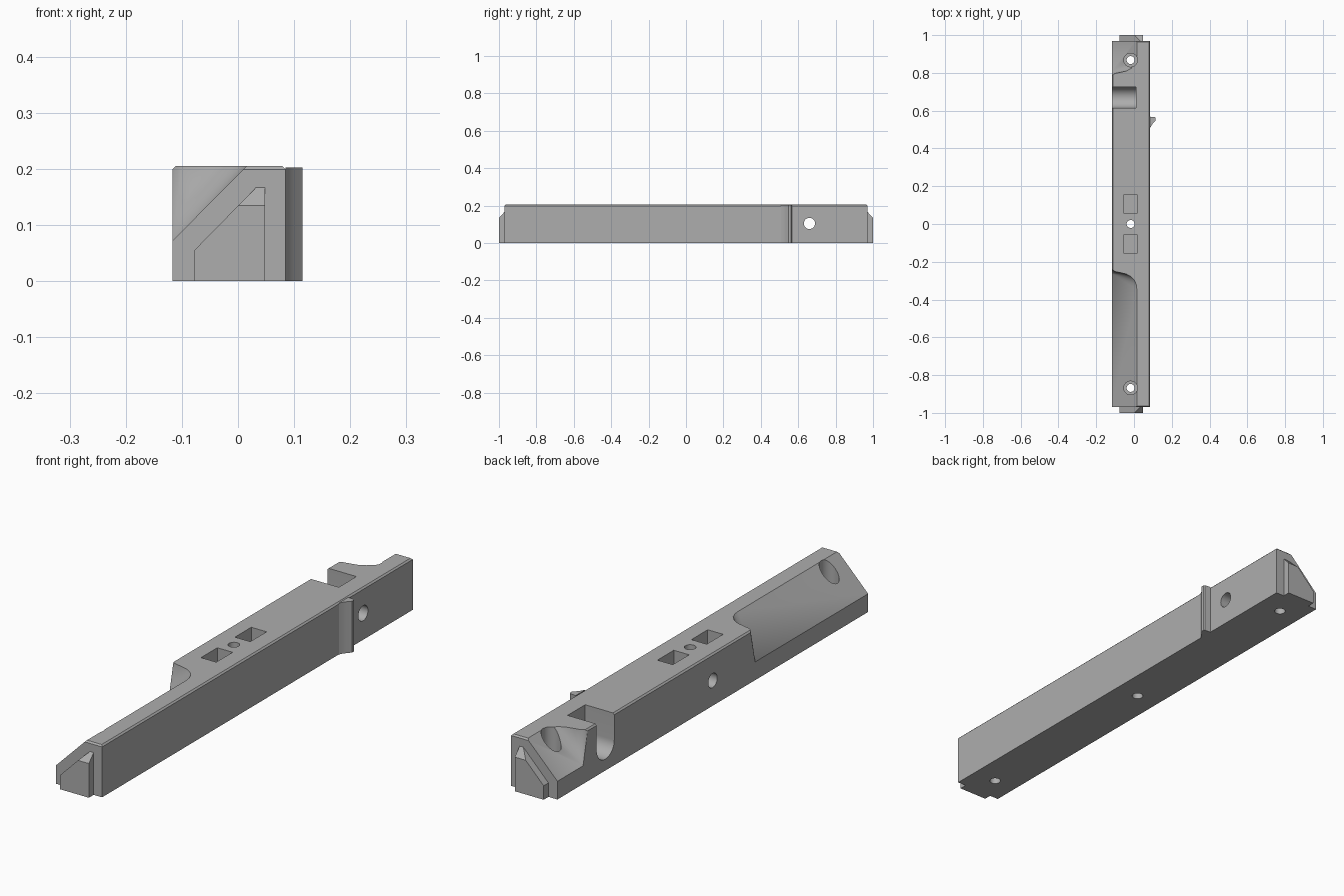
import bpy
import bmesh
import math
from mathutils import Matrix, Vector

if "Cube" in bpy.data.objects:
    bpy.data.objects.remove(bpy.data.objects["Cube"], do_unlink=True)

grey = bpy.data.materials.new("plain grey")
grey.use_nodes = True
GREY = (0.42, 0.42, 0.42, 1)
grey.diffuse_color = GREY
grey.node_tree.nodes["Principled BSDF"].inputs["Base Color"].default_value = GREY

LEFT, RIGHT, TOP, END = -0.117, 0.085, 0.205, 0.97
LEDGE = 0.072          # height where the slanted cut meets the side
HOLE_X = -0.018


def finish(name, bm):
    bmesh.ops.recalc_face_normals(bm, faces=bm.faces)
    mesh = bpy.data.meshes.new(name)
    bm.to_mesh(mesh)
    bm.free()
    mesh.materials.append(grey)
    obj = bpy.data.objects.new(name, mesh)
    bpy.context.collection.objects.link(obj)
    return obj


def prism(name, profile, axis, lo, hi):
    """Extrude a 2D profile along x, y or z between two positions."""
    def place(p, t):
        p = list(p)
        p.insert("xyz".index(axis), t)
        return p
    bm = bmesh.new()
    a = [bm.verts.new(place(p, lo)) for p in profile]
    b = [bm.verts.new(place(p, hi)) for p in profile]
    bm.faces.new(a)
    bm.faces.new(b)
    for i in range(len(a)):
        j = (i + 1) % len(a)
        bm.faces.new((a[i], a[j], b[j], b[i]))
    return finish(name, bm)


def arc(cx, cy, r, start, end, n):
    return [(cx + r * math.cos(start + (end - start) * i / n),
             cy + r * math.sin(start + (end - start) * i / n)) for i in range(n + 1)]


def circle(cx, cy, r):
    return arc(cx, cy, r, 0, math.tau, 40)[:-1]


def rect(x0, x1, y0, y1):
    return [(x0, y0), (x1, y0), (x1, y1), (x0, y1)]


def slanted_cutter(name, apex_y, s):
    """Slanted corner cut that ends in a fan-shaped curved wall."""
    curve = [(LEFT, -0.03), (-0.112, -0.022), (-0.1, -0.013), (-0.07, -0.007),
             (-0.04, 0), (-0.015, 0.014), (0.003, 0.034), (0.012, 0.056), (0.015, 0.08)]
    apex = Vector((LEFT, apex_y, LEDGE))
    rim = [apex + 1.1 * (Vector((x, apex_y + s * d, TOP)) - apex) for x, d in curve]
    out = Vector((-0.1, 0, 0))
    outer = s * 1.1
    bm = bmesh.new()
    v = bm.verts.new
    p, p2 = v(apex), v(apex + out)
    q, q2 = v((LEFT, outer, LEDGE)), v((LEFT - 0.1, outer, LEDGE))
    c = [v(k) for k in rim]
    c2 = v(rim[0] + out)
    r = v((rim[-1].x, outer, rim[-1].z))
    r2 = v((LEFT - 0.1, outer, rim[-1].z))
    for a, b in zip(c, c[1:]):
        bm.faces.new((p, a, b))
    for f in ((p, q, q2, p2), (p, c[-1], r, q), (p2, p, c[0], c2),
              (p2, q2, r2, c2), (q, q2, r2, r), [c2] + c + [r, r2]):
        bm.faces.new(f)
    return finish(name, bm)


# Main bar with a small chamfer around the top
body = prism("body", rect(LEFT, RIGHT, -END, END), "z", 0, TOP)
bm = bmesh.new()
bm.from_mesh(body.data)
edges = [e for e in bm.edges if all(v.co.z > 0.1 for v in e.verts)]
bmesh.ops.bevel(bm, geom=edges, offset=0.006, segments=1, affect='EDGES')
bm.to_mesh(body.data)
bm.free()

# Cutters: slanted corners, round-bottomed slot, pockets and holes
cutters = [slanted_cutter("front_corner_cutter", -0.265, -1),
           slanted_cutter("back_corner_cutter", 0.81, 1)]
slot = arc(0.67, 0.1, 0.055, math.pi, math.tau, 24) + [(0.725, 0.3), (0.615, 0.3)]
cutters.append(prism("slot_cutter", slot, "x", -0.3, 0.01))
for s in (-1, 1):
    y0, y1 = sorted((s * 0.055, s * 0.157))
    cutters.append(prism("pocket_cutter", rect(-0.052, 0.015, y0, y1), "z", 0.1, 0.3))
    cutters.append(prism("counterbore_cutter", circle(HOLE_X, s * 0.868, 0.036), "z", 0.1, 0.3))
for y in (-0.868, 0, 0.868):
    cutters.append(prism("screw_hole_cutter", circle(HOLE_X, y, 0.021), "z", -0.1, 0.3))
cutters.append(prism("cross_hole_cutter", circle(0.66, 0.105, 0.03), "x", -0.05, 0.3))
cutters.append(prism("side_hole_cutter", circle(0, 0.1, 0.028), "x", -0.3, -0.02))

bpy.context.view_layer.objects.active = body
for cutter in cutters:
    cutter.hide_render = True
    mod = body.modifiers.new("cut", 'BOOLEAN')
    mod.operation = 'DIFFERENCE'
    mod.solver = 'EXACT'
    mod.object = cutter
    bpy.ops.object.modifier_apply(modifier=mod.name)
for cutter in cutters:
    bpy.data.objects.remove(cutter, do_unlink=True)

# End tabs with a sloping top
for s, name in ((-1, "front_tab"), (1, "back_tab")):
    tab = [(0.048, 0), (-0.078, 0), (-0.078, 0.055), (0.032, 0.167), (0.048, 0.167)]
    obj = prism(name, tab, "y", s * END, s)
    bm = bmesh.new()
    bm.from_mesh(obj.data)
    bmesh.ops.bisect_plane(bm, geom=bm.verts[:] + bm.edges[:] + bm.faces[:],
                           plane_co=(0, s, 0.135), plane_no=(0, s, 0.94), clear_outer=True)
    bmesh.ops.holes_fill(bm, edges=[e for e in bm.edges if e.is_boundary])
    bmesh.ops.recalc_face_normals(bm, faces=bm.faces)
    bm.to_mesh(obj.data)
    bm.free()

# Side catch with a sloping, softly curved back
catch = [(RIGHT, 0.568), (0.112, 0.565), (0.115, 0.561), (0.115, 0.549),
         (0.1, 0.532), (0.092, 0.521), (RIGHT, 0.508)]
side_catch = prism("side_catch", catch, "z", 0, TOP - 0.002)

bpy.ops.object.select_all(action='DESELECT')
for obj in (body, side_catch):
    obj.select_set(True)
bpy.ops.object.shade_smooth_by_angle(angle=math.radians(30))
